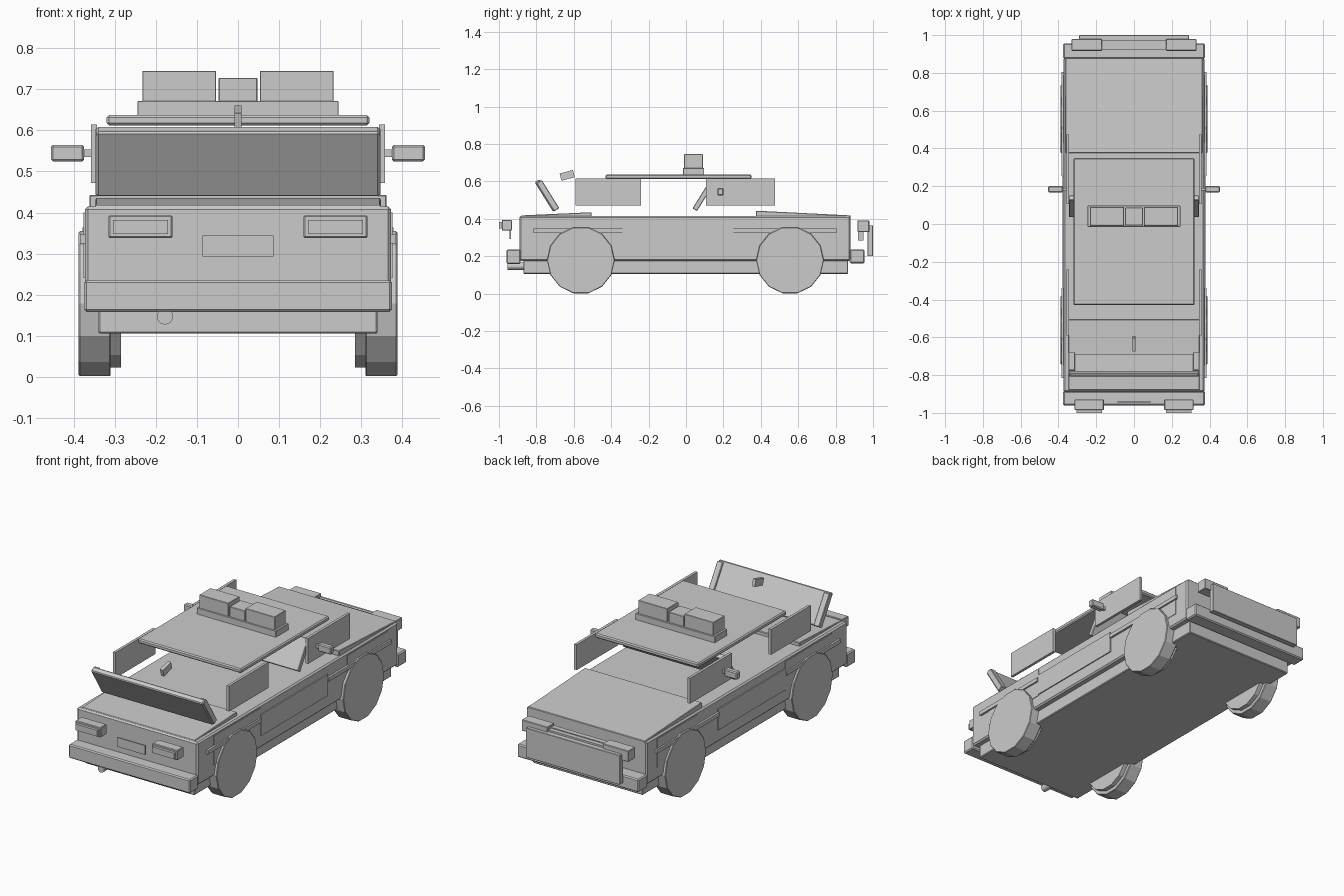
import bpy, bmesh, math

if "Cube" in bpy.data.objects:
    bpy.data.objects.remove(bpy.data.objects["Cube"])


def finish(name, bm, bevel=0.0):
    bmesh.ops.recalc_face_normals(bm, faces=bm.faces)
    me = bpy.data.meshes.new(name)
    bm.to_mesh(me)
    bm.free()
    ob = bpy.data.objects.new(name, me)
    bpy.context.collection.objects.link(ob)
    if bevel:
        m = ob.modifiers.new("Bevel", 'BEVEL')
        m.width = bevel
        m.segments = 1
    return ob


def box(name, x, y, z, bevel=0.0, tilt=0.0):
    """Box from (min, max) ranges, optionally tilted about x (degrees)."""
    bm = bmesh.new()
    bmesh.ops.create_cube(bm, size=1)
    for v in bm.verts:
        v.co = [c * (r[1] - r[0]) for c, r in zip(v.co, (x, y, z))]
    ob = finish(name, bm, bevel)
    ob.location = [(r[0] + r[1]) / 2 for r in (x, y, z)]
    ob.rotation_euler.x = math.radians(tilt)
    return ob


def pair(name, x, y, z, bevel=0.0, tilt=0.0):
    """The same box on the left and the right."""
    box(name + "_right", x, y, z, bevel, tilt)
    box(name + "_left", (-x[1], -x[0]), y, z, bevel, tilt)


def prism(name, profile, half_width, bevel=0.0):
    """Side (y, z) profile extruded across x."""
    bm = bmesh.new()
    f = bm.faces.new([bm.verts.new((-half_width, y, z)) for y, z in profile])
    r = bmesh.ops.extrude_face_region(bm, geom=[f])
    for v in r['geom']:
        if isinstance(v, bmesh.types.BMVert):
            v.co.x = half_width
    return finish(name, bm, bevel)


def cylinder(name, loc, radius, depth, sides, axis, bevel=0.0):
    bm = bmesh.new()
    bmesh.ops.create_cone(bm, cap_ends=True, segments=sides,
                          radius1=radius, radius2=radius, depth=depth)
    ob = finish(name, bm, bevel)
    ob.location = loc
    ob.rotation_euler = (0, math.pi / 2, math.pi / 2 * 0) if axis == 'X' else (math.pi / 2, 0, 0)
    return ob


# body shell and underframe
box("body", (-0.373, 0.373), (-0.89, 0.88), (0.175, 0.415), 0.008)
box("underframe", (-0.34, 0.34), (-0.87, 0.867), (0.105, 0.18), 0.004)

# sloping lids at both ends
prism("front_deck", [(-0.88, 0.40), (-0.505, 0.40), (-0.505, 0.435), (-0.88, 0.418)], 0.348, 0.003)
prism("rear_deck", [(0.375, 0.40), (0.88, 0.40), (0.88, 0.418), (0.375, 0.443)], 0.362, 0.003)

# bumpers
box("front_bumper", (-0.375, 0.375), (-0.96, -0.885), (0.158, 0.235), 0.006)
box("rear_bumper", (-0.375, 0.375), (0.875, 0.955), (0.162, 0.235), 0.006)

# roof and light bar
box("roof", (-0.32, 0.32), (-0.43, 0.35), (0.612, 0.637), 0.006)
box("light_bar_base", (-0.245, 0.245), (-0.015, 0.097), (0.635, 0.672), 0.002)
pair("light_bar_lamp", (0.053, 0.233), (-0.01, 0.09), (0.67, 0.745), 0.002)
box("light_bar_centre", (-0.047, 0.047), (-0.008, 0.087), (0.67, 0.728), 0.002)

# side windows
pair("front_side_window", (0.343, 0.358), (-0.59, -0.24), (0.472, 0.614))
pair("rear_side_window", (0.343, 0.358), (0.107, 0.475), (0.472, 0.614))

# slanted panes with their pillars
box("front_pane", (-0.345, 0.345), (-0.762, -0.732), (0.431, 0.617), 0.005, 32)
pair("front_pane_pillar", (0.312, 0.347), (-0.755, -0.722), (0.435, 0.612), 0.003, 32)
box("rear_pane", (-0.345, 0.345), (0.079, 0.107), (0.435, 0.610), 0.003, -32)

# small floating mirror
box("inner_mirror", (-0.009, 0.009), (-0.672, -0.598), (0.612, 0.652), 0.0, 15)

# wing mirrors
pair("wing_mirror", (0.375, 0.455), (0.168, 0.2), (0.524, 0.565), 0.005)
pair("wing_mirror_arm", (0.35, 0.38), (0.177, 0.19), (0.535, 0.554))

# front lamps and plate
pair("front_lamp", (0.16, 0.315), (-0.985, -0.93), (0.338, 0.393), 0.003)
pair("front_lamp_lens", (0.17, 0.305), (-1.0, -0.98), (0.348, 0.382))
box("front_plate", (-0.087, 0.087), (-0.944, -0.936), (0.293, 0.344))

# rear lamps, grille and panel
pair("rear_lamp", (0.17, 0.33), (0.917, 0.98), (0.33, 0.392), 0.003)
box("rear_grille", (-0.205, 0.205), (0.92, 0.948), (0.283, 0.38))
box("rear_grille_bar", (-0.17, 0.17), (0.945, 0.972), (0.345, 0.375))
box("rear_panel", (-0.29, 0.29), (0.97, 1.0), (0.2, 0.365), 0.002)

# side trim, door and fender panels
pair("front_trim", (0.365, 0.385), (-0.815, -0.34), (0.325, 0.347))
pair("rear_trim", (0.365, 0.385), (0.255, 0.805), (0.325, 0.347))
pair("door_panel", (0.365, 0.379), (-0.34, 0.255), (0.245, 0.363))
pair("front_fender", (0.365, 0.376), (-0.75, -0.34), (0.24, 0.4))
pair("rear_fender", (0.365, 0.376), (0.43, 0.79), (0.24, 0.4))

# wheels with a smaller inner drum
for side, s in (("right", 1), ("left", -1)):
    for end, y in (("front", -0.562), ("rear", 0.556)):
        cylinder(f"{end}_wheel_{side}", (s * 0.349, y, 0.178), 0.181, 0.078, 14, 'X', 0.003)
        cylinder(f"{end}_wheel_drum_{side}", (s * 0.305, y, 0.178), 0.16, 0.04, 14, 'X')

# exhaust pipe
cylinder("exhaust_pipe", (-0.178, -0.91, 0.147), 0.02, 0.09, 14, 'Y')

# all wheels need a flat underside: turn them half a segment
for ob in bpy.data.objects:
    if "wheel" in ob.name:
        zs = [v.co for v in ob.data.vertices]
        low = max(zs, key=lambda c: c.x)
        if abs(low.y) < 1e-4:
            a = math.pi / 14
            for c in zs:
                c.x, c.y = (c.x * math.cos(a) - c.y * math.sin(a),
                            c.x * math.sin(a) + c.y * math.cos(a))
